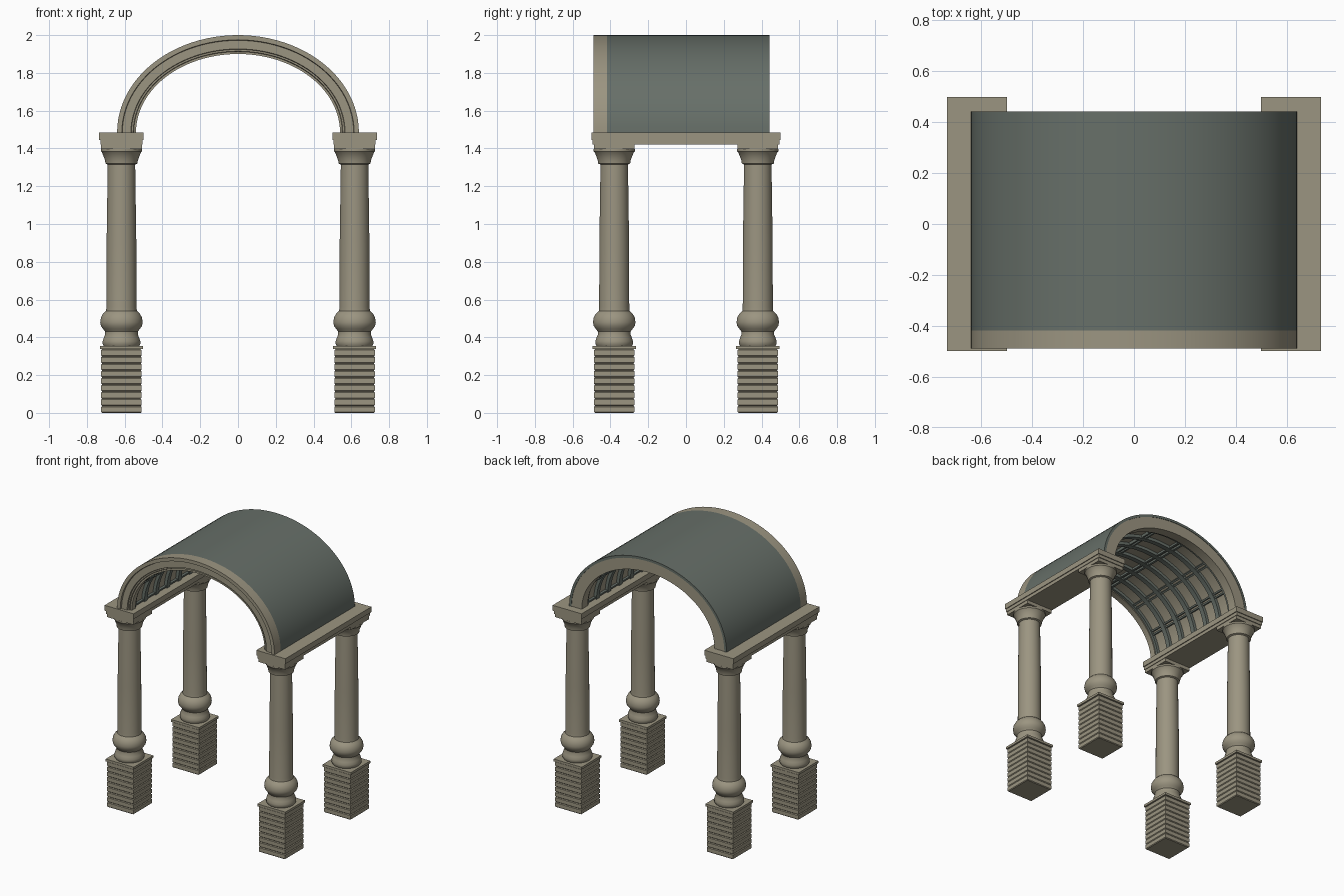
import bpy, bmesh
from math import pi, sin, cos, sqrt

cube = bpy.data.objects.get("Cube")
if cube:
    bpy.data.objects.remove(cube)


def material(name, rgb):
    m = bpy.data.materials.new(name)
    m.use_nodes = True
    m.diffuse_color = (*rgb, 1)
    m.node_tree.nodes["Principled BSDF"].inputs["Base Color"].default_value = (*rgb, 1)
    return m


STONE = material("warm_stone", (0.33, 0.30, 0.22))
SLATE = material("grey_green_slate", (0.135, 0.16, 0.14))

SPRING = 1.485           # height where the vault starts
HALF_W, RISE = 0.64, 0.515
COL_X, COL_Y = 0.617, 0.38


def finish(name, bm, mat, smooth=True):
    bmesh.ops.recalc_face_normals(bm, faces=bm.faces)
    me = bpy.data.meshes.new(name)
    bm.to_mesh(me)
    bm.free()
    me.materials.append(mat)
    ob = bpy.data.objects.new(name, me)
    bpy.context.collection.objects.link(ob)
    if smooth:
        bpy.ops.object.select_all(action="DESELECT")
        ob.select_set(True)
        bpy.context.view_layer.objects.active = ob
        bpy.ops.object.shade_smooth_by_angle(angle=pi / 6)
    return ob


def skin(bm, rings, closed_ring=True):
    """Join successive vertex rings with quads and cap both ends."""
    vs = [[bm.verts.new(p) for p in r] for r in rings]
    n = len(vs[0])
    for a, b in zip(vs, vs[1:]):
        for i in range(n):
            j = (i + 1) % n
            bm.faces.new((a[i], a[j], b[j], b[i]))
    bm.faces.new(vs[0])
    bm.faces.new(vs[-1])


def turned(name, profile, sides, x, y, scale=1.0):
    """Stack of polygon rings from (radius, z) points."""
    bm = bmesh.new()
    step = 2 * pi / sides
    skin(bm, [[(x + r * scale * cos(step * (i + .5)), y + r * scale * sin(step * (i + .5)), z)
               for i in range(sides)] for r, z in profile])
    return finish(name, bm, STONE, sides > 4)


def vault(bm, profile, t0=0.0, t1=pi, steps=48):
    """Sweep a closed (inset, y) section along the elliptical arch."""
    rings = []
    for k in range(steps + 1):
        t = t0 + (t1 - t0) * k / steps
        rings.append([((HALF_W - d) * cos(t), y, SPRING + (RISE - d) * sin(t)) for d, y in profile])
    skin(bm, rings)


def band(d0, d1, y0, y1):
    return [(d0, y0), (d1, y0), (d1, y1), (d0, y1)]


def box(bm, x0, x1, y0, y1, z0, z1):
    skin(bm, [[(x0, y0, z), (x1, y0, z), (x1, y1, z), (x0, y1, z)] for z in (z0, z1)])


# Pedestal outline: grooved courses, then a projecting cap
courses, top = 9, 0.337
pedestal = []
for i in range(courses):
    lo, hi = top * i / courses, top * (i + 1) / courses
    pedestal += [(0.102, lo), (0.107, lo + 0.005), (0.107, hi - 0.005), (0.102, hi)]
pedestal += [(0.114, top), (0.114, 0.354)]

# Column outline: base mouldings, bulb, tapered shaft, flared capital
column = [(0.094, 0.354), (0.1, 0.365), (0.1, 0.38), (0.094, 0.398), (0.087, 0.415), (0.087, 0.43),
          (0.098, 0.445), (0.109, 0.46), (0.113, 0.48), (0.109, 0.505), (0.098, 0.525), (0.082, 0.54),
          (0.08, 0.56), (0.079, 0.9), (0.073, 1.315), (0.085, 1.32), (0.087, 1.335), (0.092, 1.35),
          (0.104, 1.38), (0.11, 1.385), (0.11, 1.397)]

for sx, side in ((1, "left"), (-1, "right")):
    for sy, end in ((-1, "front"), (1, "back")):
        tag = f"{end}_{side}"
        x, y = sx * COL_X, sy * COL_Y
        turned(f"pedestal_{tag}", pedestal, 4, x, y, sqrt(2))
        turned(f"column_{tag}", column, 32, x, y)
        turned(f"abacus_{tag}", [(0.108, 1.397), (0.108, 1.425)], 4, x, y, sqrt(2))
    # Beam with a wider upper course
    bm = bmesh.new()
    xc = sx * COL_X
    box(bm, xc - 0.112, xc + 0.112, -0.494, 0.494, 1.422, 1.446)
    box(bm, xc - 0.118, xc + 0.118, -0.5, 0.5, 1.446, SPRING)
    finish(f"beam_{side}", bm, STONE, False)

# Front arch with stepped face
bm = bmesh.new()
vault(bm, [(0, -0.418), (0, -0.49), (0.025, -0.49), (0.028, -0.478), (0.073, -0.478), (0.076, -0.47),
           (0.085, -0.47), (0.088, -0.462), (0.1, -0.462), (0.1, -0.418)])
finish("front_arch", bm, STONE)

# Roof shell, stone lining and back arch
bm = bmesh.new()
vault(bm, band(0, 0.018, -0.418, 0.443))
finish("roof_shell", bm, SLATE)
bm = bmesh.new()
vault(bm, band(0.018, 0.07, -0.418, 0.42))
finish("vault_lining", bm, STONE)
bm = bmesh.new()
vault(bm, band(0.018, 0.1, 0.37, 0.44))
finish("back_arch", bm, STONE)

# Coffer ribs: hoops across the vault, paired strips along it
bm = bmesh.new()
COLS, ROWS = 6, 7
Y0, Y1 = -0.418, 0.37
for i in range(COLS + 1):
    y = Y0 + (Y1 - Y0) * i / COLS
    vault(bm, band(0.066, 0.092, max(y - 0.018, Y0), min(y + 0.018, Y1)))
for i in range(ROWS + 1):
    t = pi * i / ROWS
    for off in (-0.028, 0.028):
        a, b = max(t + off - 0.013, 0), min(t + off + 0.013, pi)
        if a < b:
            vault(bm, band(0.066, 0.088, Y0, Y1), a, b, 2)
finish("coffer_ribs", bm, SLATE)
